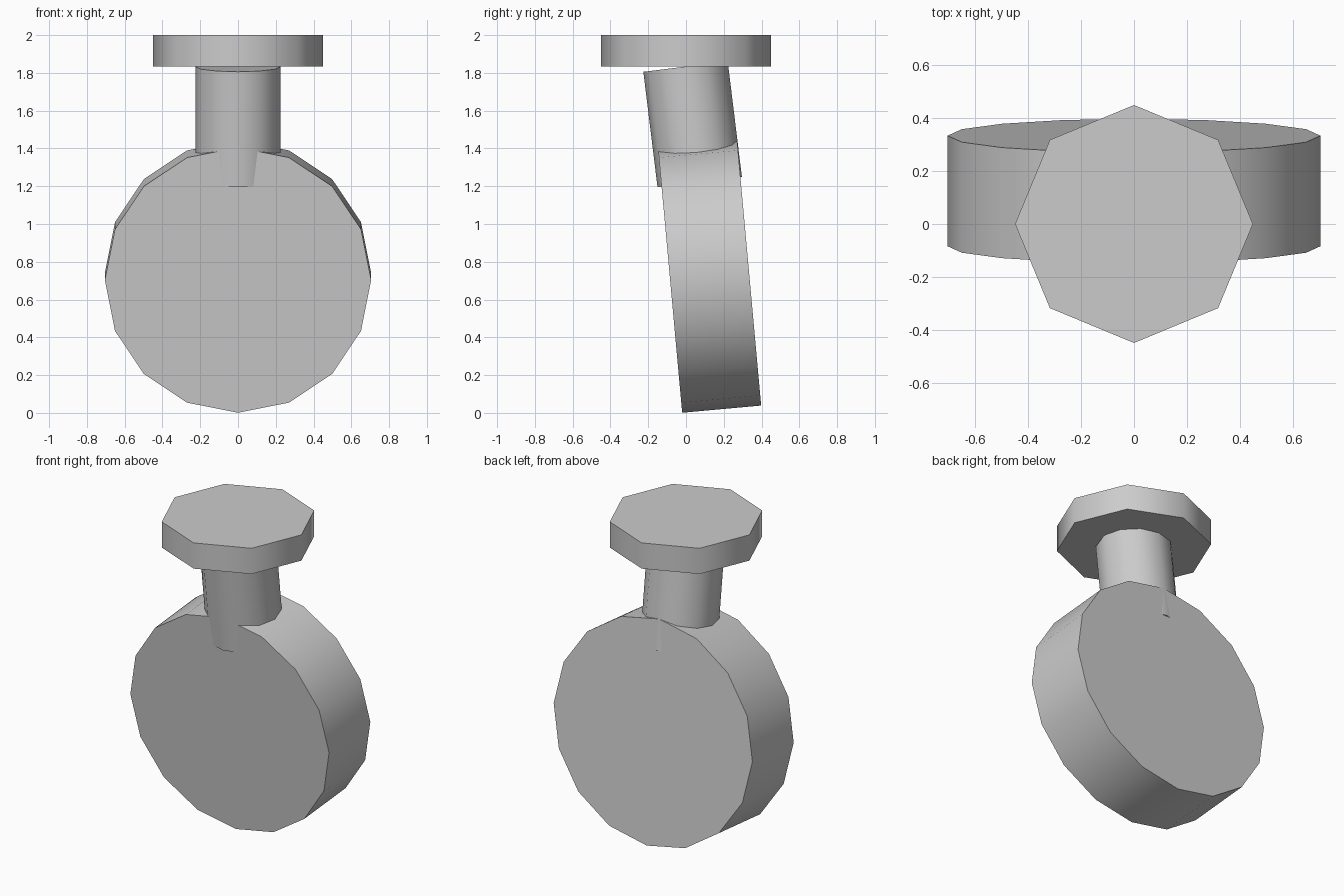
import bpy
from math import radians

cube = bpy.data.objects.get("Cube")
if cube:
    bpy.data.objects.remove(cube, do_unlink=True)

# One plain grey for every part
grey = bpy.data.materials.new("plain_grey")
grey.use_nodes = True
colour = (0.6, 0.6, 0.6, 1)
grey.diffuse_color = colour
grey.node_tree.nodes["Principled BSDF"].inputs["Base Color"].default_value = colour


def disc(name, sides, radius, depth, location, tilt=0):
    """Low-poly cylinder with smooth walls and sharp rims, tilted about x."""
    bpy.ops.mesh.primitive_cylinder_add(
        vertices=sides, radius=radius, depth=depth,
        location=location, rotation=(radians(tilt), 0, 0))
    part = bpy.context.object
    part.name = name
    part.data.materials.append(grey)
    bpy.ops.object.shade_smooth_by_angle(angle=radians(50))
    return part


# Round flask body, leaning back at the bottom
disc("flask_body", 16, 0.705, 0.42, (0, 0.125, 0.722), -84.8)

# Neck, sunk into the body and leaning slightly forward
disc("neck", 12, 0.225, 0.615, (0, 0.035, 1.528), 7)

# Octagonal stopper, level on top
disc("stopper", 8, 0.45, 0.165, (0, 0, 1.9175))
